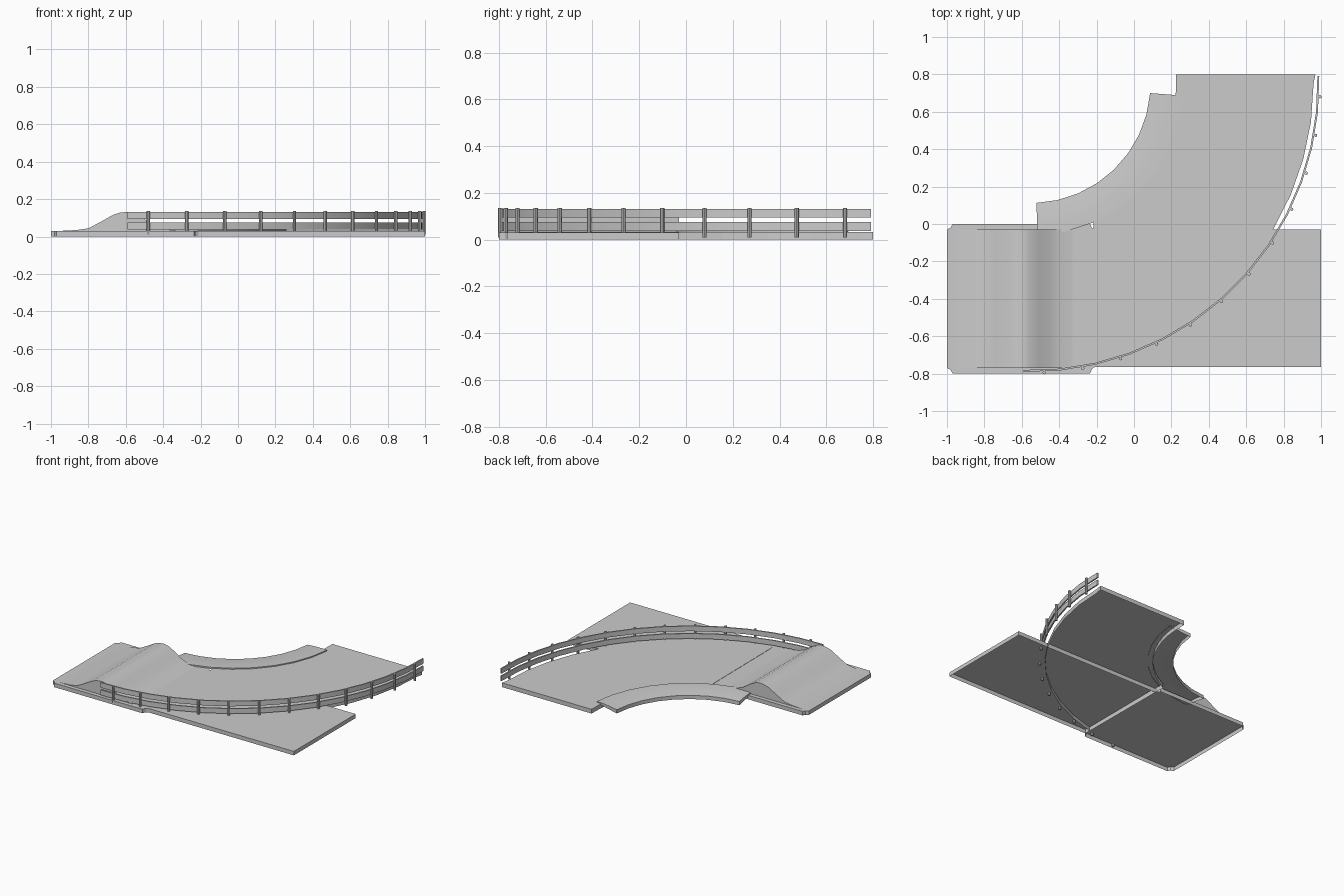
import bpy, bmesh, math

if "Cube" in bpy.data.objects:
    bpy.data.objects.remove(bpy.data.objects["Cube"])

CX, CY = -0.55, 0.75          # centre of the bend


def polar(r, deg):
    a = math.radians(deg)     # 0 deg points to -y, 90 deg to +x
    return CX + r * math.sin(a), CY - r * math.cos(a)


def finish(name, bm, smooth=False):
    bmesh.ops.recalc_face_normals(bm, faces=bm.faces)
    me = bpy.data.meshes.new(name)
    bm.to_mesh(me)
    bm.free()
    ob = bpy.data.objects.new(name, me)
    bpy.context.collection.objects.link(ob)
    if smooth:
        bpy.ops.object.select_all(action='DESELECT')
        ob.select_set(True)
        bpy.context.view_layer.objects.active = ob
        bpy.ops.object.shade_smooth_by_angle(angle=math.radians(35))
    return ob


def slab(name, outline, z):
    """Flat top with a skirt to the ground, open underneath."""
    bm = bmesh.new()
    top = [bm.verts.new((x, y, z)) for x, y in outline]
    low = [bm.verts.new((x, y, 0)) for x, y in outline]
    n = len(top)
    f = bm.faces.new(top)
    for i in range(n):
        j = (i + 1) % n
        bm.faces.new((top[i], top[j], low[j], low[i]))
    bmesh.ops.triangulate(bm, faces=[f])
    return finish(name, bm)


def sweep(name, profile, a0, a1, n, closed=True, smooth=True):
    """Sweep an (r, z) profile around the bend."""
    bm = bmesh.new()
    rings = []
    for i in range(n + 1):
        a = a0 + (a1 - a0) * i / n
        rings.append([bm.verts.new((*polar(r, a), z)) for r, z in profile])
    m = len(profile)
    for A, B in zip(rings, rings[1:]):
        for k in range(m if closed else m - 1):
            q = (k + 1) % m
            bm.faces.new((A[k], A[q], B[q], B[k]))
    bm.faces.new(rings[0])
    bm.faces.new(rings[-1])
    return finish(name, bm, smooth)


# entry tile with notched corners
c = 0.03
slab("entry_tile", [(-1, -.77), (-.98, -.78), (-.97, -.8), (-.235, -.8), (-.225, -.775),
                    (-.21, -.765), (-.21, -.03), (-.225, -.02), (-.235, 0),
                    (-.97, 0), (-.98, -.02), (-1, -.03)], 0.03)

# straight tile
slab("straight_tile", [(-.21, -.765), (1, -.765), (1, -.03), (-.21, -.03)], 0.03)

# curved road surface
R_IN, R_OUT = .775, 1.51
N = 10
outer = [polar(R_OUT, 13 + (90 - 13) * i / N) for i in range(N + 1)]
inner = [polar(R_IN, 86 - (86 - 25.5) * i / N) for i in range(N + 1)]
slab("curved_road", outer + [(.97, .8), (.225, .8)] + inner, 0.032)

# hump across the entry tile
hump = [(-.95, .0301), (-.86, .035), (-.8, .044), (-.74, .075), (-.67, .115), (-.63, .128),
        (-.59, .132), (-.56, .126), (-.51, .1), (-.45, .06), (-.4, .042), (-.33, .0305)]
bm = bmesh.new()
sides = []
for y in (-.77, -.03):
    top = [bm.verts.new((x, y, z)) for x, z in hump]
    low = [bm.verts.new((x, y, .03)) for x, z in hump]
    sides.append(top)
    for i in range(len(hump) - 1):
        bm.faces.new((top[i], top[i + 1], low[i + 1], low[i]))
A, B = sides
for i in range(len(hump) - 1):
    bm.faces.new((A[i], A[i + 1], B[i + 1], B[i]))
finish("hump", bm, True)

# inner kerb bank
sweep("inner_bank", [(.812, .028), (.812, .040), (.76, .039), (.70, .035),
                     (.638, .028), (.638, 0)], 2.5, 85.5, 8, closed=False)

# guard rail beams
for name, z0, z1 in (("lower_rail", .038, .076), ("upper_rail", .094, .132)):
    sweep(name, [(1.531, z0), (1.541, z0), (1.541, z1), (1.531, z1)], -1.5, 91.5, 13)

# guard rail posts
for i in range(12):
    x, y = polar(1.546, 2.6 + 7.71 * i)
    bpy.ops.mesh.primitive_cylinder_add(vertices=8, radius=.009, depth=.126,
                                        location=(x, y, .073))
    bpy.context.object.name = f"rail_post_{i + 1}"
